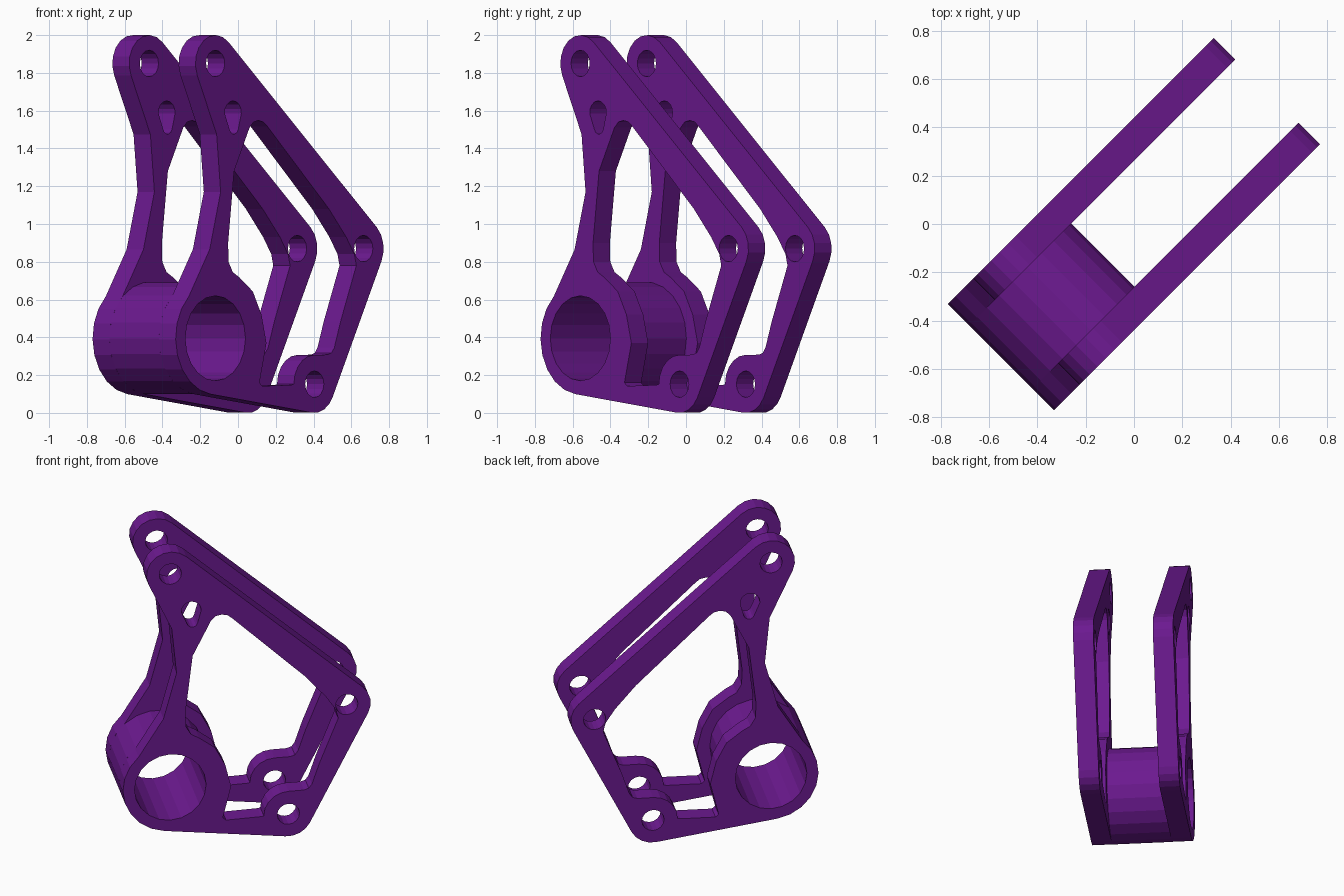
import bpy
from math import cos, sin, radians

if "Cube" in bpy.data.objects:
    bpy.data.objects.remove(bpy.data.objects["Cube"])

PURPLE = bpy.data.materials.new("purple")
PURPLE.diffuse_color = (0.15, 0.01, 0.28, 1)
PURPLE.use_nodes = True
PURPLE.node_tree.nodes["Principled BSDF"].inputs["Base Color"].default_value = PURPLE.diffuse_color


def arc(cx, cy, r, a0, a1, n):
    """Points on an arc from a0 to a1 degrees, both ends included."""
    angles = [radians(a0 + (a1 - a0) * i / n) for i in range(n + 1)]
    return [(cx + r * cos(a), cy + r * sin(a)) for a in angles]


def circle(c, r, n):
    return arc(*c, r, 0, 360, n)[:-1]


def extruded(name, loops, offset, half):
    """Fill nested loops drawn in the plate plane and give them thickness."""
    cu = bpy.data.curves.new(name, 'CURVE')
    cu.dimensions = '2D'
    cu.fill_mode = 'BOTH'
    cu.extrude = half
    for pts in loops:
        s = cu.splines.new('POLY')
        s.points.add(len(pts) - 1)
        for p, (x, y) in zip(s.points, pts):
            p.co = (x, y, 0, 1)
        s.use_cyclic_u = True
    ob = bpy.data.objects.new(name, cu)
    bpy.context.collection.objects.link(ob)
    ob.rotation_euler = (radians(90), 0, radians(45))
    ob.location = (offset * cos(radians(45)), -offset * sin(radians(45)), 0)
    bpy.ops.object.select_all(action='DESELECT')
    ob.select_set(True)
    bpy.context.view_layer.objects.active = ob
    bpy.ops.object.convert(target='MESH')
    ob = bpy.context.object
    ob.name = name
    ob.data.materials.clear()
    ob.data.materials.append(PURPLE)
    for p in ob.data.polygons:
        p.use_smooth = False
    return ob


# Centres of the bore and the three small bolt holes
BORE, FOOT, ELBOW, TOP = (-0.48, 0.395), (0.262, 0.152), (0.629, 0.87), (-0.48, 1.85)

# Outer outline, anticlockwise from the left of the bore
outline = (arc(*BORE, 0.298, 132, 263, 8)
           + arc(*FOOT, 0.152, 263, 333, 4)
           + arc(*ELBOW, 0.15, -27, 48.6, 4)
           + arc(*TOP, 0.15, 48.6, 205, 8)
           + [(-0.471, 1.475), (-0.441, 1.17), (-0.523, 0.865)])

# Large window with the boss around the foot hole standing into it
window = ([(-0.225, 1.51), (-0.195, 1.54), (-0.158, 1.548), (-0.12, 1.54), (-0.09, 1.516),
           (0.37, 1.08), (0.50, 0.93), (0.56, 0.84), (0.575, 0.78),
           (0.457, 0.484), (0.41, 0.345), (0.39, 0.318), (0.36, 0.308)]
          + arc(*FOOT, 0.155, 90, 180, 5)
          + [(0.09, 0.148), (-0.13, 0.142), (-0.15, 0.16),
             (-0.098, 0.37), (-0.135, 0.52), (-0.2, 0.643), (-0.3, 0.717),
             (-0.35, 0.745), (-0.382, 0.80), (-0.385, 0.90), (-0.34, 1.28)])

# Teardrop slot under the top hole
slot = arc(-0.348, 1.59, 0.062, -5, 185, 8) + arc(-0.342, 1.51, 0.034, 195, 345, 5)

holes = [circle(c, 0.07, 16) for c in (FOOT, ELBOW, TOP)]
bore = circle(BORE, 0.225, 20)

# Two matching side plates
for name, side in (("front_plate", 1), ("rear_plate", -1)):
    extruded(name, [outline, window, slot, bore] + holes, side * 0.248, 0.063)

# Barrel joining the plates
extruded("barrel", [circle(BORE, 0.298, 22), bore], 0, 0.185)
